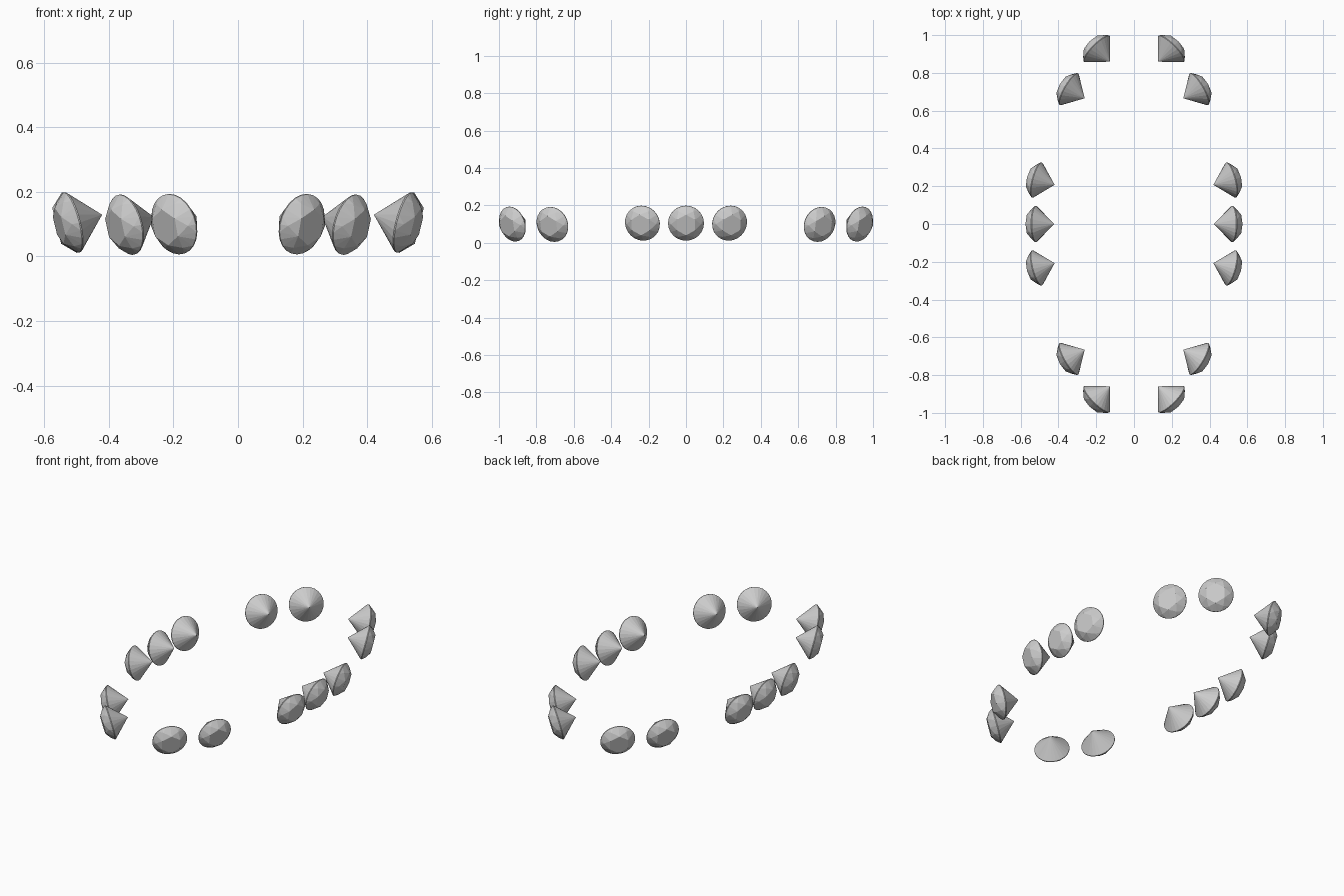
import bpy, bmesh
from math import sin, cos, pi, radians, atan2
from mathutils import Matrix

if "Cube" in bpy.data.objects:
    bpy.data.objects.remove(bpy.data.objects["Cube"])

R = 0.096          # girdle radius
TILT = radians(14)  # every stone faces slightly downward


def ring(bm, n, r, z, offset=0.0):
    for i in range(n):
        a = 2 * pi * (i + offset) / n
        bm.verts.new((r * cos(a), r * sin(a), z))


# Shared cut stone: pointed pavilion, thin girdle, faceted crown, flat table
def stone_mesh():
    bm = bmesh.new()
    bm.verts.new((0, 0, -0.1))
    ring(bm, 24, R, -0.002)
    ring(bm, 24, R, 0.002)
    ring(bm, 6, 0.081, 0.0215, 0.5)
    ring(bm, 6, 0.057, 0.042)
    bmesh.ops.convex_hull(bm, input=bm.verts[:])
    bmesh.ops.dissolve_limit(bm, angle_limit=radians(1),
                             verts=bm.verts[:], edges=bm.edges[:])
    bmesh.ops.recalc_face_normals(bm, faces=bm.faces[:])
    mesh = bpy.data.meshes.new("cut_stone")
    bm.to_mesh(mesh)
    bm.free()
    return mesh


mesh = stone_mesh()


def place(name, x, y, z, yaw):
    ob = bpy.data.objects.new(name, mesh)
    ob.matrix_world = (Matrix.Translation((x, y, z))
                       @ Matrix.Rotation(yaw, 4, 'Z')
                       @ Matrix.Rotation(pi / 2 + TILT, 4, 'Y'))
    bpy.context.collection.objects.link(ob)


# Girdle centre and outward yaw for one quarter, mirrored around the oval
quarter = [
    ("middle_stone", 0.520, 0.0, 0.105, 0),
    ("side_stone", 0.514, 0.233, 0.105, 15),
    ("corner_stone", 0.345, 0.714, 0.0985, 30),
    ("end_stone", 0.197, 0.928, 0.100, 45),
]
for name, x, y, z, deg in quarter:
    a = radians(deg)
    for sx, side in ((1, "right"), (-1, "left")):
        for sy, end in ((1, "back"), (-1, "front")):
            if y == 0 and sy < 0:
                continue
            label = f"{name}_{side}" + (f"_{end}" if y else "")
            place(label, sx * x, sy * y, z, atan2(sy * sin(a), sx * cos(a)))
